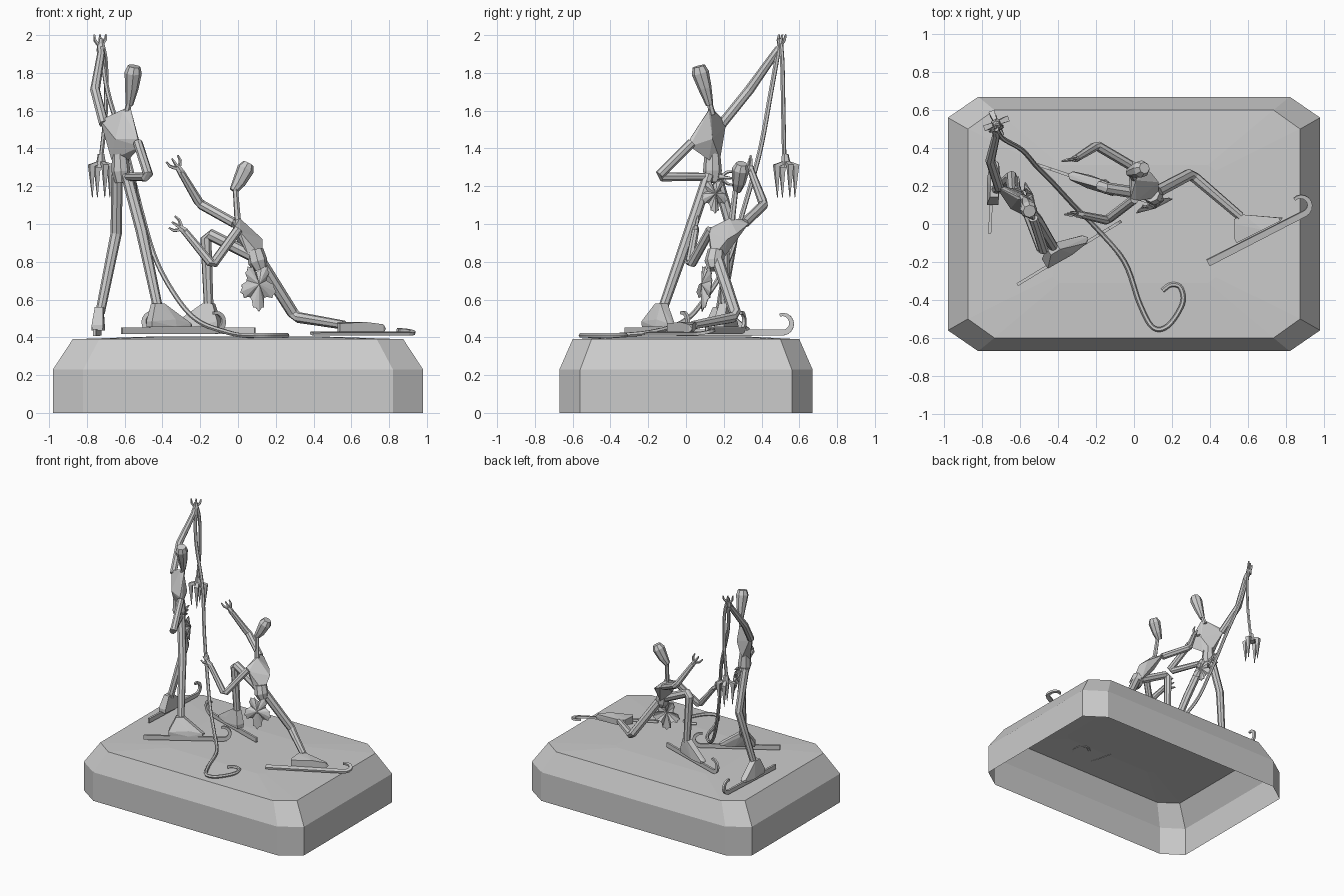
import bpy
import bmesh
import math
from mathutils import Vector

cube = bpy.data.objects.get("Cube")
if cube:
    bpy.data.objects.remove(cube)

stone = bpy.data.materials.new("pale grey")
stone.use_nodes = True
grey = (0.6, 0.6, 0.6, 1)
stone.diffuse_color = grey
for node in stone.node_tree.nodes:
    if node.type == 'BSDF_PRINCIPLED':
        node.inputs["Base Color"].default_value = grey


def finish(bm, name, closed=True):
    """Turn a bmesh into a named grey object."""
    if closed:
        bmesh.ops.recalc_face_normals(bm, faces=bm.faces)
    mesh = bpy.data.meshes.new(name)
    bm.to_mesh(mesh)
    bm.free()
    mesh.materials.append(stone)
    obj = bpy.data.objects.new(name, mesh)
    bpy.context.scene.collection.objects.link(obj)
    return obj


def bridge(bm, rings, caps=True):
    """Join successive rings of vertices with quads."""
    n = len(rings[0])
    for a, b in zip(rings, rings[1:]):
        for i in range(n):
            j = (i + 1) % n
            bm.faces.new((a[i], a[j], b[j], b[i]))
    if caps:
        bm.faces.new(rings[0][::-1])
        bm.faces.new(rings[-1])


def tube(name, points, radii, sides=8):
    """Faceted tube through points with one radius per point."""
    pts = [Vector(p) for p in points]
    if not isinstance(radii, (list, tuple)):
        radii = [radii] * len(pts)
    bm = bmesh.new()
    rings = []
    old = (pts[1] - pts[0]).normalized()
    side = old.orthogonal().normalized()
    for i, p in enumerate(pts):
        t = (pts[min(i + 1, len(pts) - 1)] - pts[max(i - 1, 0)]).normalized()
        side = old.rotation_difference(t) @ side
        up = t.cross(side)
        old = t
        ring = []
        for k in range(sides):
            a = math.tau * k / sides
            ring.append(bm.verts.new(p + (side * math.cos(a) + up * math.sin(a)) * radii[i]))
        rings.append(ring)
    bridge(bm, rings)
    return finish(bm, name)


def hull(name, points):
    bm = bmesh.new()
    for p in points:
        bm.verts.new(p)
    out = bmesh.ops.convex_hull(bm, input=bm.verts)
    bmesh.ops.delete(bm, geom=list(set(out["geom_interior"] + out["geom_unused"])), context='VERTS')
    return finish(bm, name)


def smooth_path(points, steps=6):
    """Rounded curve through the points."""
    p = [Vector(q) for q in points]
    p = [p[0] * 2 - p[1]] + p + [p[-1] * 2 - p[-2]]
    out = []
    for a, b, c, d in zip(p, p[1:], p[2:], p[3:]):
        for k in range(steps):
            t = k / steps
            out.append((b * 2 + (c - a) * t + (a * 2 - b * 5 + c * 4 - d) * t * t
                        + (b * 3 - a - c * 3 + d) * t ** 3) / 2)
    return out + [p[-2]]


def hand(name, wrist, aim, spread):
    """Palm with three pointed, slightly curled fingers."""
    w, aim, spread = Vector(wrist), Vector(aim).normalized(), Vector(spread).normalized()
    tube(name + "_palm", [w - aim * 0.01, w + aim * 0.03], [0.02, 0.016], 6)
    for k in (-1, 0, 1):
        root = w + aim * 0.025 + spread * 0.012 * k
        bend = root + aim * 0.025 + spread * 0.02 * k
        tube(f"{name}_finger_{k + 2}", [root, bend, bend + aim * 0.03 + spread * 0.004 * k],
             [0.01, 0.009, 0.005], 5)


def boot(name, ankle, heel, toe, side):
    """Wedge shaped boot from the ankle to a long sole."""
    ankle, heel, toe, side = Vector(ankle), Vector(heel), Vector(toe), Vector(side)
    run = (toe - heel).normalized()
    up = side.cross(run)
    if up.dot(ankle - heel) < 0:
        up = -up
    pts = [toe + run * 0.02 + up * 0.01]
    for s in (-1, 1):
        pts += [heel + side * s * 0.028, heel + side * s * 0.03 + up * 0.03,
                toe + side * s * 0.024, toe + side * s * 0.022 + up * 0.02,
                heel.lerp(toe, 0.6) + side * s * 0.036, heel.lerp(toe, 0.6) + side * s * 0.028 + up * 0.04]
        for r in (-0.028, 0.028):
            pts += [ankle + side * s * 0.022 + run * r, ankle + side * s * 0.022 + run * r + up * 0.03]
    hull(name, pts)


def blade(name, tail, along, up, length):
    """Skate runner with a hooked tip."""
    o, u, v = Vector(tail), Vector(along).normalized(), Vector(up)
    v = (v - u * v.dot(u)).normalized()
    w = u.cross(v) * 0.008
    r = 0.048
    path = [(0, 0, 0.018), (length * 0.5, 0, 0.017)]
    for k in range(10):
        a = math.radians(-90 + 22 * k)
        path.append((length - r + r * math.cos(a), r + r * math.sin(a), 0.016 - k * 0.0009))
    bm = bmesh.new()
    rings = []
    for i, (s, h, half) in enumerate(path):
        a, b = path[max(i - 1, 0)], path[min(i + 1, len(path) - 1)]
        t = (u * (b[0] - a[0]) + v * (b[1] - a[1])).normalized()
        n = t.cross(w.normalized()) * half
        c = o + u * s + v * h
        rings.append([bm.verts.new(c + q) for q in (n + w, n - w, -n - w, w - n)])
    bridge(bm, rings)
    finish(bm, name)


def leaf(name, centre, normal, size):
    """Five lobed leaf with serrated edge, point downwards."""
    c, n = Vector(centre), Vector(normal).normalized()
    down = (Vector((0, 0, -1)) + n * n.z).normalized()
    across = n.cross(down)
    bm = bmesh.new()
    mid = bm.verts.new(c + n * 0.02)
    rim = []
    for i in range(40):
        a = math.tau * i / 40
        lobe = abs(math.cos(2.5 * a))
        r = size * (0.5 + 0.4 * lobe + (0.1 if i % 2 == 0 else 0)) * (1 + 0.12 * math.cos(a))
        rim.append(bm.verts.new(c + (down * math.cos(a) + across * math.sin(a) * 0.8) * r
                                + n * 0.02 * (lobe - 0.8)))
    for i in range(40):
        bm.faces.new((mid, rim[i], rim[(i + 1) % 40]))
    obj = finish(bm, name)
    obj.modifiers.new("thickness", 'SOLIDIFY').thickness = 0.006


# Plinth: hollow chamfered block with a faintly domed top
bm = bmesh.new()
levels = []
for x, y, cx, cy, z in ((0.98, 0.67, 0.16, 0.11, 0), (0.98, 0.67, 0.16, 0.11, 0.23),
                        (0.875, 0.6, 0.14, 0.1, 0.39), (0.43, 0.31, 0.04, 0.03, 0.405)):
    corner = [(x, cy - y), (x, y - cy), (x - cx, y), (cx - x, y),
              (-x, y - cy), (-x, cy - y), (cx - x, -y), (x - cx, -y)]
    levels.append([bm.verts.new((a, b, z)) for a, b in corner])
bridge(bm, levels, caps=False)
bm.faces.new(levels[-1])
finish(bm, "plinth", closed=False)

# Standing figure: head, neck, torso, hips
tube("standing_head", [(-.575, .125, 1.63), (-.562, .1, 1.72), (-.555, .076, 1.8), (-.55, .067, 1.835)],
     [.02, .036, .046, .034])
tube("standing_neck", [(-.572, .12, 1.66), (-.59, .14, 1.58)], [.014, .018], 6)
hull("standing_torso", [(-.61, .13, 1.6), (-.58, .13, 1.62), (-.565, .12, 1.6), (-.73, .2, 1.55),
                        (-.71, .21, 1.52), (-.53, .02, 1.45), (-.515, .02, 1.41), (-.55, .14, 1.45),
                        (-.65, .08, 1.45), (-.67, .14, 1.34), (-.58, .12, 1.34), (-.62, .18, 1.34)])
tube("standing_hips", [(-.625, .14, 1.37), (-.62, .14, 1.28), (-.615, .14, 1.22)], [.042, .05, .036])

# Standing figure: arms and hands
tube("standing_raised_arm", [(-.71, .19, 1.53), (-.757, .335, 1.71), (-.725, .47, 1.9), (-.73, .49, 1.93)],
     [.026, .026, .021, .018])
hand("standing_raised_hand", (-.73, .495, 1.925), (0, .2, 1), (1, .6, 0))
tube("standing_low_arm", [(-.53, .03, 1.43), (-.475, -.14, 1.26), (-.49, -.13, 1.25), (-.61, .17, 1.25)],
     [.025, .026, .025, .02])
hand("standing_low_hand", (-.61, .17, 1.25), (-.1, 1, -.1), (.2, 0, 1))
leaf("standing_leaf", (-.55, .15, 1.16), (1, .4, .1), .095)

# Standing figure: legs, boots and runners
tube("standing_right_leg", [(-.64, .16, 1.26), (-.645, .25, .95), (-.73, .18, .53)], [.03, .03, .025])
boot("standing_right_boot", (-.735, .17, .53), (-.745, .1, .435), (-.735, .32, .435), (1, 0, 0))
blade("standing_right_runner", (-.76, -.05, .425), (.03, .6, 0), (0, 0, 1), .61)
tube("standing_left_leg", [(-.59, .12, 1.26), (-.51, .02, .96), (-.425, -.12, .56)], [.03, .031, .026])
boot("standing_left_boot", (-.425, -.13, .55), (-.47, -.21, .455), (-.26, -.08, .455), (-.52, .85, 0))
blade("standing_left_runner", (-.615, -.32, .435), (.85, .52, 0), (0, 0, 1), .63)

# Reclining figure: head, neck, torso, hips
tube("reclining_head", [(-.025, .27, 1.175), (.005, .28, 1.22), (.04, .29, 1.29), (.055, .295, 1.32)],
     [.022, .036, .046, .03])
tube("reclining_neck", [(-.015, .265, 1.2), (0, .24, 1.0)], [.014, .018], 6)
hull("reclining_torso", [(-.01, .25, 1.03), (.01, .23, 1.03), (-.03, .32, 1.02), (0, .33, 1),
                         (-.02, .13, .98), (.01, .12, .96), (-.02, .21, .93), (.13, .22, .92),
                         (.09, .27, .95), (.13, .14, .82), (.06, .13, .82), (.09, .2, .82)])
tube("reclining_hips", [(.09, .16, .86), (.105, .15, .8), (.12, .15, .76)], [.045, .052, .036])

# Reclining figure: arms and hands
tube("reclining_raised_arm", [(-.02, .31, 1.005), (-.19, .41, 1.1), (-.21, .405, 1.12), (-.305, .345, 1.28)],
     [.026, .026, .025, .019])
hand("reclining_raised_hand", (-.305, .345, 1.28), (-.5, -.1, .75), (1, .2, .6))
tube("reclining_low_arm", [(0, .13, .97), (-.13, .03, .79), (-.145, .02, .795), (-.285, .05, .965)],
     [.025, .025, .024, .019])
hand("reclining_low_hand", (-.285, .05, .965), (-1, .1, .7), (.5, .2, 1))
leaf("reclining_leaf", (.105, .1, .68), (.35, -.9, .1), .13)

# Reclining figure: stretched leg with its boot lying on one side
tube("reclining_left_leg", [(.12, .17, .8), (.29, .26, .53), (.32, .245, .505), (.56, .04, .465)],
     [.033, .031, .029, .024])
boot("reclining_left_boot", (.565, .01, .46), (.54, -.1, .445), (.77, .015, .445), (0, 0, 1))
blade("reclining_left_runner", (.39, -.205, .42), (.89, .455, 0), (-.45, .87, .2), .62)

# Reclining figure: bent leg
tube("reclining_right_leg", [(.1, .15, .82), (-.15, .19, .945), (-.17, .2, .925), (-.155, .21, .56)],
     [.032, .031, .03, .026])
boot("reclining_right_boot", (-.155, .205, .55), (-.1, .175, .455), (-.33, .255, .455), (.33, .94, 0))
blade("reclining_right_runner", (.09, .11, .435), (-.59, .2, 0), (0, 0, 1), .62)

# Rope from the raised hand to the floor, ending in a hook
rope = smooth_path([(-.725, .5, 1.98), (-.69, .45, 1.7), (-.59, .39, 1.38), (-.51, .3, 1.06),
                    (-.43, .22, .8), (-.31, .09, .59), (-.2, -.02, .48), (-.05, -.2, .425),
                    (.03, -.42, .41), (.1, -.545, .41), (.18, -.535, .41), (.255, -.42, .41),
                    (.245, -.335, .41), (.195, -.32, .41), (.15, -.35, .41)])
tube("rope", rope, .013, 6)

# Short end of the rope with a hanging claw
tube("rope_short_end", smooth_path([(-.725, .5, 1.98), (-.7, .51, 1.85), (-.7, .515, 1.6), (-.725, .52, 1.35)]), .012, 6)
tube("claw_hub", [(-.725, .525, 1.37), (-.725, .53, 1.3)], [.018, .03], 6)
for k in range(4):
    a = math.tau * k / 4 + 0.4
    out = Vector((math.cos(a), math.sin(a), 0))
    hub = Vector((-.725, .53, 1.33))
    tube(f"claw_prong_{k + 1}", [hub, hub + out * .055 + Vector((0, 0, -.02)),
                                 hub + out * .05 + Vector((0, 0, -.19))], [.012, .022, .002], 4)
